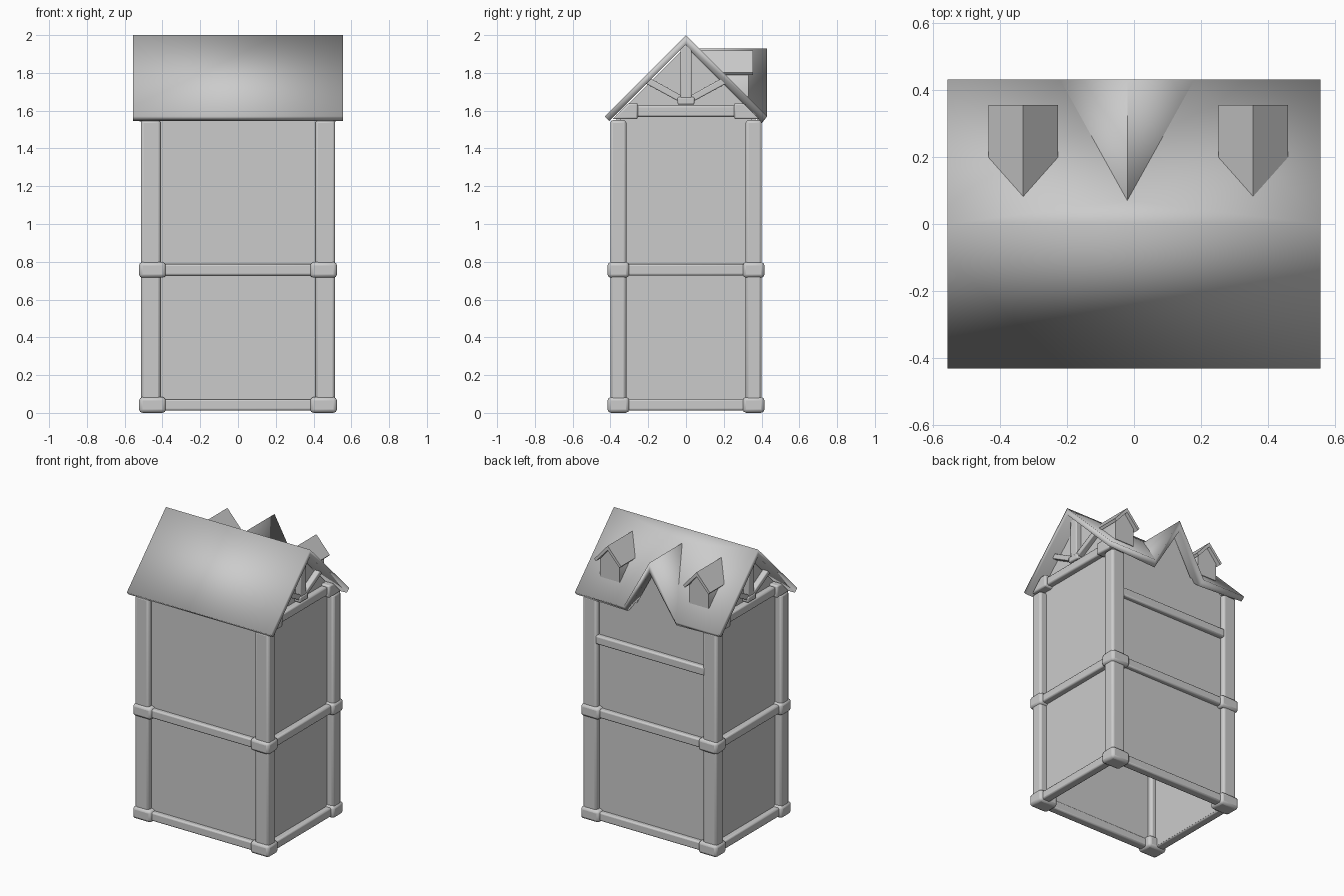
import bpy, bmesh, math
from mathutils import Vector, Matrix

cube = bpy.data.objects.get("Cube")
if cube:
    bpy.data.objects.remove(cube, do_unlink=True)

GREY = (0.6, 0.6, 0.6, 1)
mat = bpy.data.materials.new("plain_grey")
mat.use_nodes = True
mat.diffuse_color = GREY
mat.node_tree.nodes["Principled BSDF"].inputs["Base Color"].default_value = GREY

POST_X, POST_Y = 0.462, 0.358
RIDGE, EAVE_Y, ROOF_X = 2.0, 0.43, 0.555   # 45 degree roof: z = RIDGE - |y|
GABLE_X, GABLE_Z, GABLE_HALF = -0.02, 1.93, 0.2


def finish(name, bm, bevel=0.0):
    bmesh.ops.recalc_face_normals(bm, faces=bm.faces)
    me = bpy.data.meshes.new(name)
    bm.to_mesh(me)
    bm.free()
    me.materials.append(mat)
    ob = bpy.data.objects.new(name, me)
    bpy.context.collection.objects.link(ob)
    if bevel:
        mod = ob.modifiers.new("soft_edges", "BEVEL")
        mod.width, mod.segments = bevel, 2
    bpy.ops.object.select_all(action="DESELECT")
    ob.select_set(True)
    bpy.context.view_layer.objects.active = ob
    bpy.ops.object.shade_smooth_by_angle(angle=math.radians(40))
    return ob


def box(name, centre, size, bevel=0.01, tilt=0.0):
    bm = bmesh.new()
    bmesh.ops.create_cube(bm, size=1)
    m = Matrix.Translation(centre) @ Matrix.Rotation(tilt, 4, "X") @ Matrix.Diagonal((*size, 1))
    bmesh.ops.transform(bm, matrix=m, verts=bm.verts)
    return finish(name, bm, bevel)


def prism(name, front, back, bevel=0.0):
    """Solid between two matching outlines."""
    bm = bmesh.new()
    a = [bm.verts.new(p) for p in front]
    b = [bm.verts.new(p) for p in back]
    bm.faces.new(a)
    bm.faces.new(b)
    for i in range(len(a)):
        j = (i + 1) % len(a)
        bm.faces.new((a[i], a[j], b[j], b[i]))
    return finish(name, bm, bevel)


def side_prism(name, outline, x0, x1, bevel=0.0):
    return prism(name, [(x0, y, z) for y, z in outline], [(x1, y, z) for y, z in outline], bevel)


# Wall panels, open underneath
box("front_wall", (0, -POST_Y, 0.8), (0.9, 0.02, 1.56), 0)
back = [(-0.45, 0.02), (0.45, 0.02), (0.45, 1.59), (GABLE_X + 0.14, 1.59),
        (GABLE_X, 1.85), (GABLE_X - 0.14, 1.59), (-0.45, 1.59)]
prism("back_wall", [(x, POST_Y + 0.01, z) for x, z in back], [(x, POST_Y - 0.01, z) for x, z in back])
end = [(-0.35, 0.02), (0.35, 0.02), (0.35, 1.59), (0, 1.94), (-0.35, 1.59)]

for sx, side in ((1, "left"), (-1, "right")):
    side_prism(side + "_wall", end, sx * 0.445, sx * 0.465)

    # Corner posts and joint blocks
    for sy, face in ((-1, "front"), (1, "back")):
        corner = face + "_" + side
        box(corner + "_post", (sx * POST_X, sy * POST_Y, 0.78), (0.105, 0.085, 1.54), 0.015)
        for level, z in (("lower", 0.042), ("middle", 0.757)):
            box(f"{corner}_{level}_block", (sx * 0.453, sy * 0.358, z), (0.142, 0.115, 0.083), 0.018)
        outline = [(0.255, 1.555), (0.255, 1.64), (0.305, 1.64), (0.39, 1.555)]
        side_prism(corner + "_truss_block", [(sy * y, z) for y, z in outline],
                   sx * 0.4, sx * 0.525, 0.01)
        box(corner + "_brace", (sx * 0.48, sy * 0.115, 1.71), (0.045, 0.25, 0.035), 0.006, sy * 0.5)

    # Side beams and gable truss
    for level, z in (("lower", 0.042), ("middle", 0.757), ("top", 1.597)):
        box(f"{side}_{level}_beam", (sx * 0.475, 0, z), (0.06, 0.64, 0.06))
    box(side + "_king_post", (sx * 0.48, 0, 1.79), (0.05, 0.06, 0.31), 0.006)
    box(side + "_king_foot", (sx * 0.48, 0, 1.652), (0.06, 0.09, 0.04), 0.008)

# Front and back beams
for sy, face in ((-1, "front"), (1, "back")):
    for level, z in (("lower", 0.042), ("middle", 0.757)):
        box(f"{face}_{level}_beam", (0, sy * 0.37, z), (0.84, 0.06, 0.06))
box("back_upper_beam", (0, 0.37, 1.265), (0.84, 0.06, 0.06))

# Main roof folded up into the back gable
bm = bmesh.new()
V = lambda x, y, z: bm.verts.new((x, y, z))
eave_z = RIDGE - EAVE_Y
ridge = [V(s * ROOF_X, 0, RIDGE) for s in (-1, 1)]
front = [V(s * ROOF_X, -EAVE_Y, eave_z) for s in (-1, 1)]
rear = [V(s * ROOF_X, EAVE_Y, eave_z) for s in (-1, 1)]
foot = [V(GABLE_X + s * GABLE_HALF, EAVE_Y, eave_z) for s in (-1, 1)]
apex = V(GABLE_X, EAVE_Y, GABLE_Z)
join = V(GABLE_X, RIDGE - GABLE_Z, GABLE_Z)
bm.faces.new((front[0], front[1], ridge[1], ridge[0]))
bm.faces.new((ridge[0], ridge[1], join))
for i in (0, 1):
    bm.faces.new((ridge[i], join, foot[i], rear[i]))
    bm.faces.new((join, apex, foot[i]))
roof = finish("main_roof", bm)
mod = roof.modifiers.new("thickness", "SOLIDIFY")
mod.thickness, mod.offset, mod.use_even_offset = 0.035, -1, True


# Dormers trimmed to the roof slope
def dormer_part(name, cx, outline, y):
    prism(name, [(cx + x, y, z) for x, z in outline],
          [(cx + x, RIDGE - z - 0.01, z) for x, z in outline])


for cx, side in ((0.355, "left"), (-0.33, "right")):
    dormer_part(side + "_dormer_body", cx,
                [(-0.075, 1.675), (0.075, 1.675), (0.075, 1.80), (0, 1.89), (-0.075, 1.80)], 0.33)
    for s, half in ((1, "left"), (-1, "right")):
        dormer_part(f"{side}_dormer_{half}_roof", cx,
                    [(0, 1.918), (s * 0.103, 1.802), (s * 0.09, 1.788), (0, 1.888)], 0.355)
